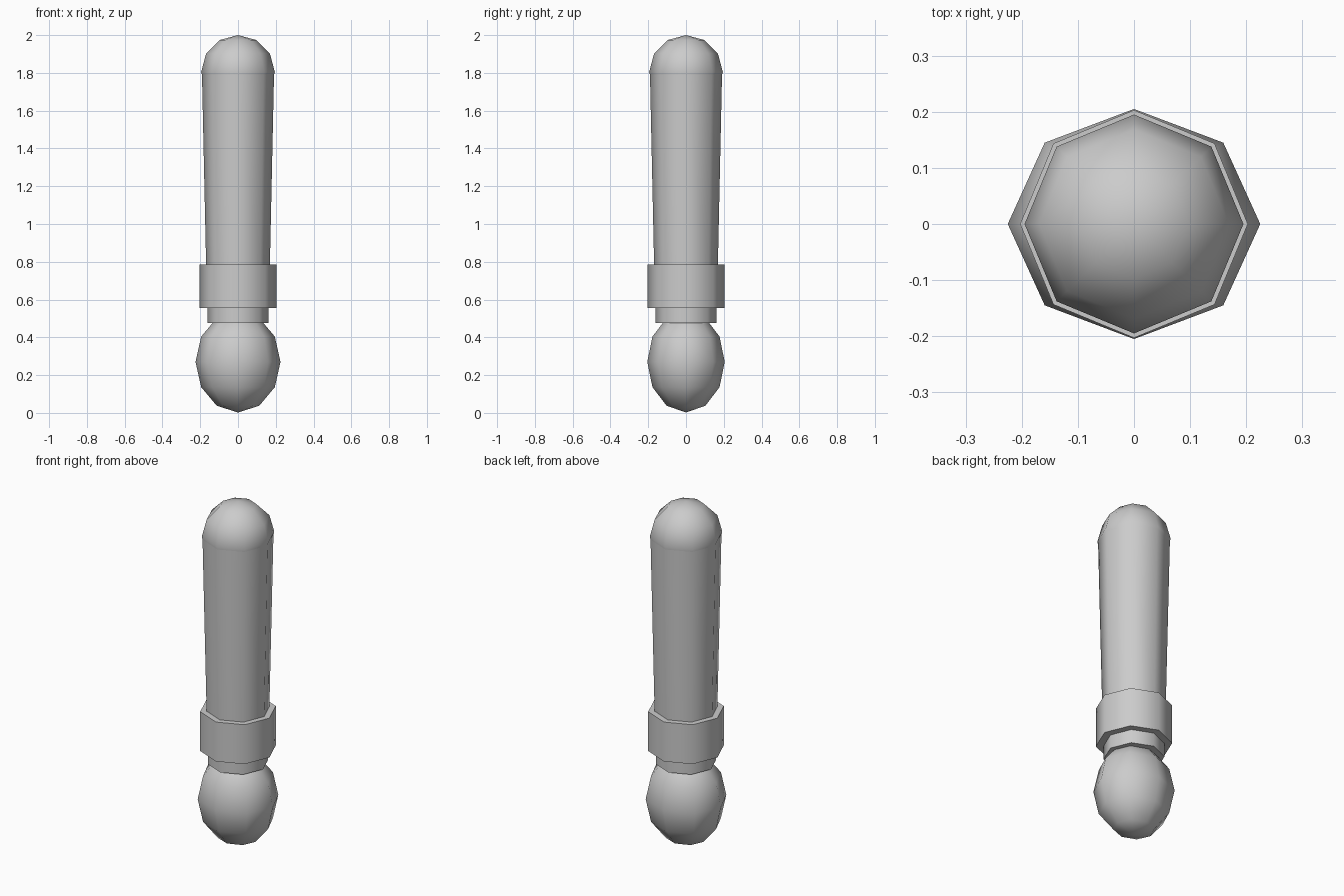
import bpy
import math

if "Cube" in bpy.data.objects:
    bpy.data.objects.remove(bpy.data.objects["Cube"])

SIDES = 8

grey = bpy.data.materials.new("plain_grey")
grey.diffuse_color = (0.6, 0.6, 0.6, 1.0)
grey.use_nodes = True
grey.node_tree.nodes["Principled BSDF"].inputs["Base Color"].default_value = grey.diffuse_color


def finish(name):
    ob = bpy.context.object
    ob.name = name
    ob.data.materials.append(grey)
    bpy.ops.object.transform_apply(location=False, rotation=True, scale=True)
    bpy.ops.object.shade_smooth_by_angle(angle=math.radians(50))
    return ob


def tube(name, z0, z1, r0, r1):
    """Eight-sided capped tube with corners on the x and y axes."""
    bpy.ops.mesh.primitive_cone_add(vertices=SIDES, radius1=r0, radius2=r1,
                                    depth=z1 - z0, location=(0, 0, (z0 + z1) / 2))
    return finish(name)


def ball(name, z, size):
    """Low-poly ball stretched to the given radii."""
    bpy.ops.mesh.primitive_uv_sphere_add(segments=SIDES, ring_count=6, radius=1,
                                         location=(0, 0, z))
    bpy.context.object.scale = size
    return finish(name)


# Rounded hand at the bottom
ball("hand", 0.27, (0.225, 0.205, 0.268))
# Narrow wrist and the wider cuff above it
tube("wrist", 0.475, 0.60, 0.162, 0.162)
tube("cuff", 0.555, 0.785, 0.203, 0.203)
# Sleeve widening upward to the rounded shoulder
tube("sleeve", 0.70, 1.805, 0.167, 0.191)
ball("shoulder", 1.805, (0.195, 0.195, 0.195))
